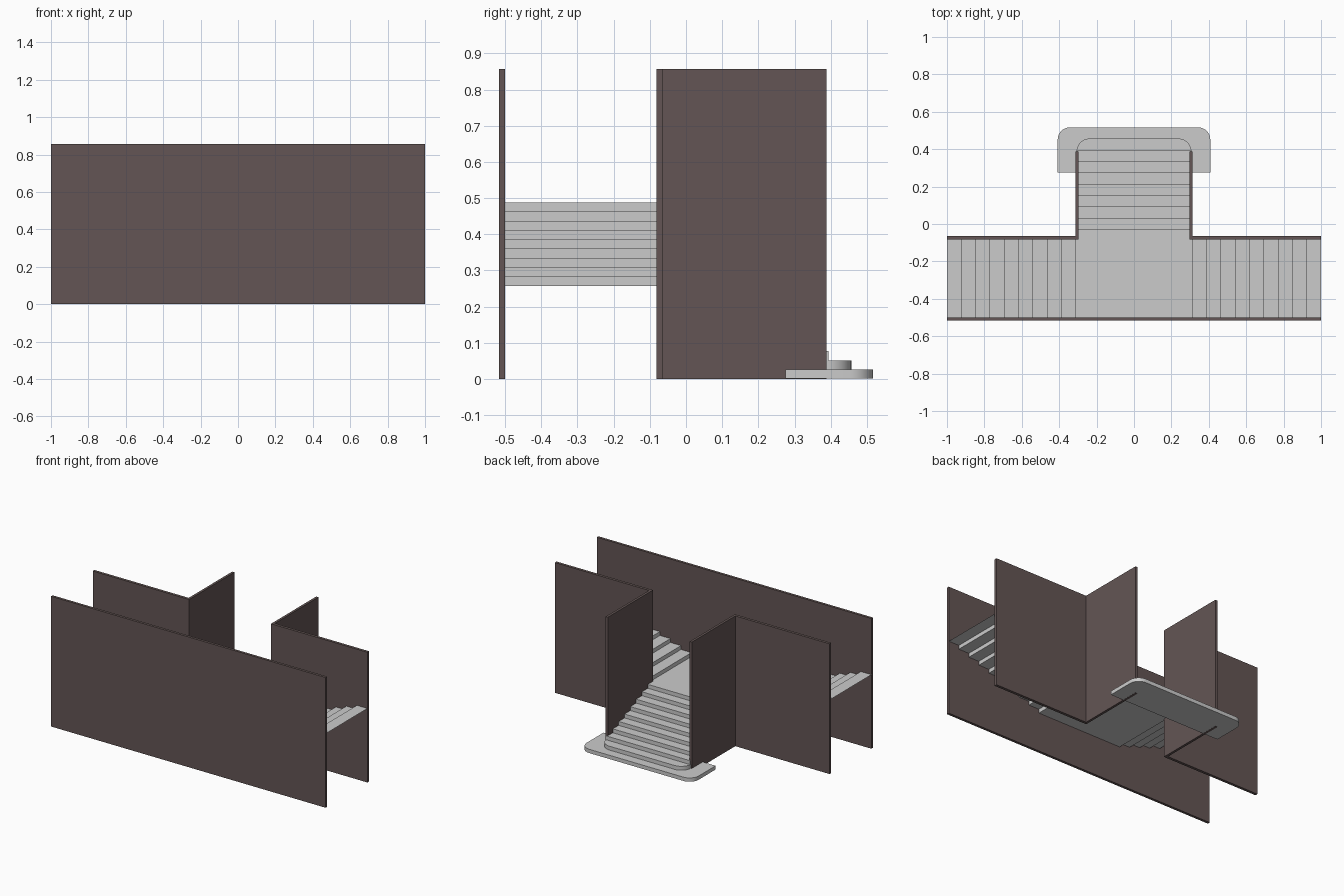
import bpy, bmesh, math

if "Cube" in bpy.data.objects:
    bpy.data.objects.remove(bpy.data.objects["Cube"])

RISE = 0.02565
wall_mat = bpy.data.materials.new("dark_brown")
wall_mat.diffuse_color = (0.126, 0.091, 0.089, 1)
wall_mat.use_nodes = True
wall_mat.node_tree.nodes["Principled BSDF"].inputs["Base Color"].default_value = wall_mat.diffuse_color


def finish(name, bm, mat=None):
    bmesh.ops.recalc_face_normals(bm, faces=bm.faces)
    me = bpy.data.meshes.new(name)
    bm.to_mesh(me)
    bm.free()
    ob = bpy.data.objects.new(name, me)
    bpy.context.collection.objects.link(ob)
    if mat:
        me.materials.append(mat)
    return ob


def prism(name, outline, z0, z1, mat=None):
    """Extrude a plan outline upwards."""
    bm = bmesh.new()
    face = bm.faces.new([bm.verts.new((x, y, z0)) for x, y in outline])
    new = bmesh.ops.extrude_face_region(bm, geom=[face], use_keep_orig=True)["geom"]
    for v in new:
        if isinstance(v, bmesh.types.BMVert):
            v.co.z = z1
    return finish(name, bm, mat)


def rounded_step(name, half, y0, y1, r, z0, z1):
    """Slab with two rounded corners on the entry side."""
    arc = [(half - r + r * math.cos(a), y1 - r + r * math.sin(a))
           for a in (math.pi / 2 * i / 10 for i in range(11))]
    pts = [(half, y0)] + arc + [(-x, y) for x, y in reversed(arc)] + [(-half, y0)]
    ob = prism(name, pts, z0, z1)
    bpy.context.view_layer.objects.active = ob
    ob.select_set(True)
    bpy.ops.object.shade_smooth_by_angle(angle=math.radians(30))
    ob.select_set(False)


def ribbon(name, a, b):
    """Thin folded sheet of risers and treads between two matching edges."""
    bm = bmesh.new()
    va = [bm.verts.new(p) for p in a]
    vb = [bm.verts.new(p) for p in b]
    for i in range(len(a) - 1):
        bm.faces.new((va[i], va[i + 1], vb[i + 1], vb[i]))
    ob = finish(name, bm)
    # treads face upwards
    if sum(p.normal.z for p in ob.data.polygons) < 0:
        ob.data.flip_normals()


# Walls: one long front wall and a mirrored pair of L-shaped walls
prism("front_wall", [(-1, -0.517), (1, -0.517), (1, -0.5), (-1, -0.5)], 0, 0.857, wall_mat)
ell = [(0.298, -0.082), (1, -0.082), (1, -0.064), (0.314, -0.064), (0.314, 0.388), (0.298, 0.388)]
for side, s in (("right", 1), ("left", -1)):
    prism(side + "_corner_wall", [(s * x, y) for x, y in ell], 0, 0.857, wall_mat)

# Two rounded entry steps, then a square one that peeks out past the walls
rounded_step("bottom_step", 0.408, 0.275, 0.517, 0.066, 0.0008, RISE)
rounded_step("second_step", 0.307, 0.385, 0.457, 0.070, RISE, 2 * RISE)
prism("third_step", [(-0.306, 0.335), (0.306, 0.335), (0.306, 0.394), (-0.306, 0.394)],
      2 * RISE, 3 * RISE)

# Central flight ending at the landing
prof = []
for k in range(4, 11):
    y = 0.396 - (k - 3) * 0.0607
    prof += [(y, (k - 1) * RISE), (y, k * RISE)]
prof.append((-0.07, 10 * RISE))
ribbon("central_flight", [(-0.306, y, z) for y, z in prof], [(0.306, y, z) for y, z in prof])
ribbon("landing", [(-0.31, -0.5, 10 * RISE), (0.31, -0.5, 10 * RISE)],
       [(-0.31, -0.07, 10 * RISE), (0.31, -0.07, 10 * RISE)])

# Mirrored side flights rising outwards from the landing
run = 0.69 / 9
prof = []
for k in range(9):
    x = 0.31 + k * run
    prof += [(x, (10 + k) * RISE), (x, (11 + k) * RISE)]
prof.append((1.0, 19 * RISE))
for side, s in (("right", 1), ("left", -1)):
    ribbon(side + "_flight", [(s * x, -0.5, z) for x, z in prof], [(s * x, -0.075, z) for x, z in prof])
